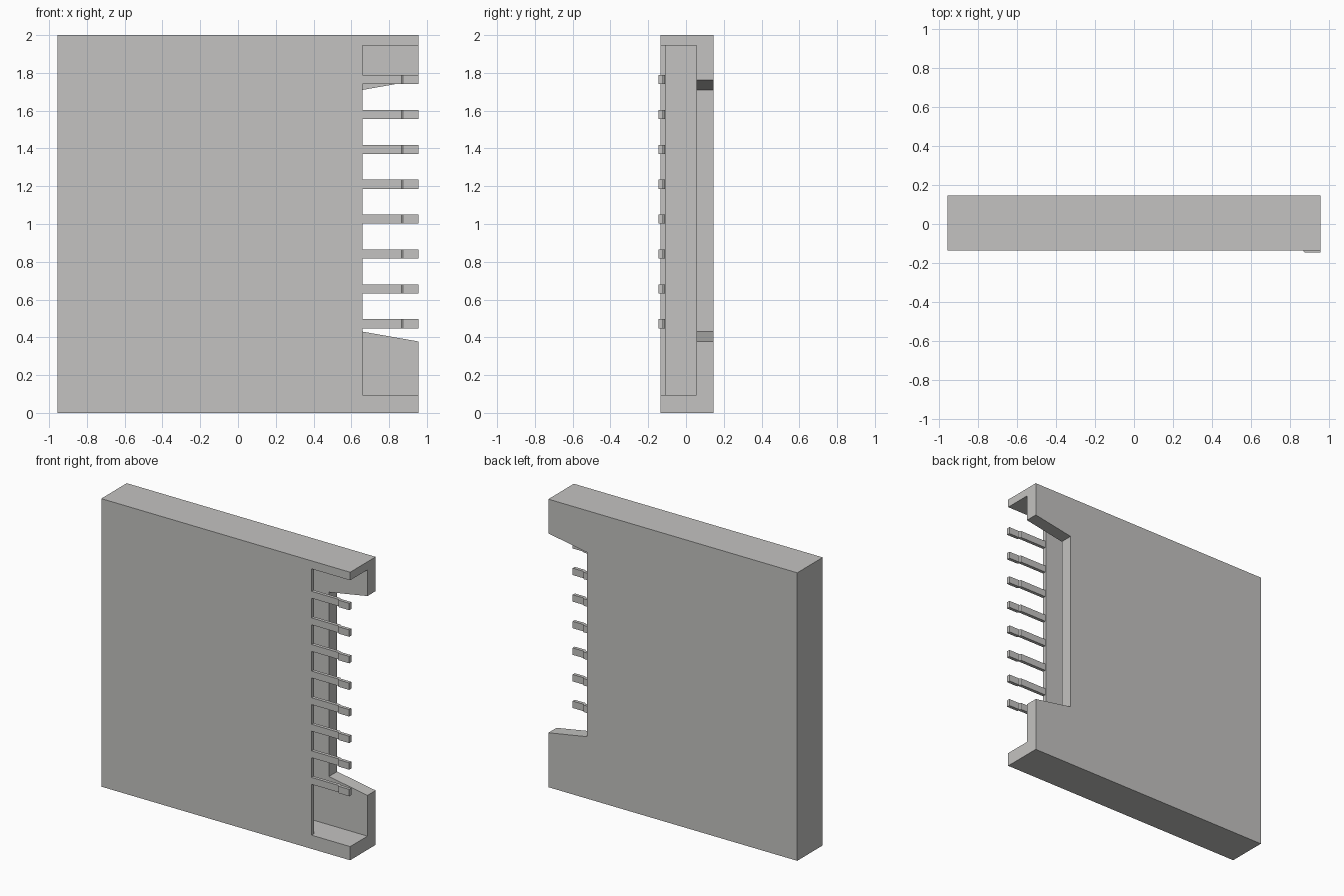
import bpy
import bmesh
from mathutils import Vector

cube = bpy.data.objects.get("Cube")
if cube:
    bpy.data.objects.remove(cube, do_unlink=True)

# One plain grey for the whole model
grey = bpy.data.materials.new("warm grey")
grey.use_nodes = True
COLOUR = (0.55, 0.544, 0.532, 1.0)
grey.diffuse_color = COLOUR
grey.node_tree.nodes["Principled BSDF"].inputs["Base Color"].default_value = COLOUR


def prism(name, profile, axis, low, high):
    """Extrude a 2D profile along y (profile is x, z) or z (profile is x, y)."""
    bm = bmesh.new()
    if axis == "z":
        verts = [bm.verts.new((a, b, low)) for a, b in profile]
        move = Vector((0, 0, high - low))
    else:
        verts = [bm.verts.new((a, low, b)) for a, b in profile]
        move = Vector((0, high - low, 0))
    face = bm.faces.new(verts)
    result = bmesh.ops.extrude_face_region(bm, geom=[face])
    moved = [g for g in result["geom"] if isinstance(g, bmesh.types.BMVert)]
    bmesh.ops.translate(bm, verts=moved, vec=move)
    bmesh.ops.recalc_face_normals(bm, faces=bm.faces)
    mesh = bpy.data.meshes.new(name)
    bm.to_mesh(mesh)
    bm.free()
    mesh.materials.append(grey)
    obj = bpy.data.objects.new(name, mesh)
    bpy.context.collection.objects.link(obj)
    return obj


def cut(target, cutter):
    """Subtract the cutter and remove it."""
    mod = target.modifiers.new("cut", "BOOLEAN")
    mod.operation = "DIFFERENCE"
    mod.solver = "EXACT"
    mod.object = cutter
    bpy.context.view_layer.objects.active = target
    bpy.ops.object.modifier_apply(modifier=mod.name)
    bpy.data.objects.remove(cutter, do_unlink=True)


X, FRONT, BACK = 0.956, -0.135, 0.145   # case extents
EDGE = 0.66                             # left end of the contact window
INNER_FRONT, INNER_BACK = -0.106, 0.055  # inside of the hollow

# Flat case
case = prism("case", [(-X, FRONT), (X, FRONT), (X, BACK), (-X, BACK)], "z", 0, 2)

# Hollow sleeve, opening to the side and through the front window
cut(case, prism("hollow_cutter",
                [(-0.86, INNER_FRONT), (EDGE, INNER_FRONT), (EDGE, -0.3),
                 (1.2, -0.3), (1.2, INNER_BACK), (-0.86, INNER_BACK)],
                "z", 0.095, 1.944))

# Flared notch through the back wall
cut(case, prism("notch_cutter",
                [(EDGE, 0.43), (1.2, 0.335), (1.2, 1.805), (EDGE, 1.71)],
                "y", 0.0, 0.3))

# Row of contact pins with a small forward step near the tip
STEP, THICK = 0.01, 0.023
pin_profile = [(EDGE, FRONT), (0.866, FRONT), (0.873, FRONT - STEP), (X, FRONT - STEP),
               (X, FRONT - STEP + THICK), (0.873, FRONT - STEP + THICK),
               (0.866, FRONT + THICK), (EDGE, FRONT + THICK)]
for i in range(8):
    z = 0.472 + i * 0.1846
    prism(f"contact_pin_{i + 1}", pin_profile, "z", z - 0.024, z + 0.024)
